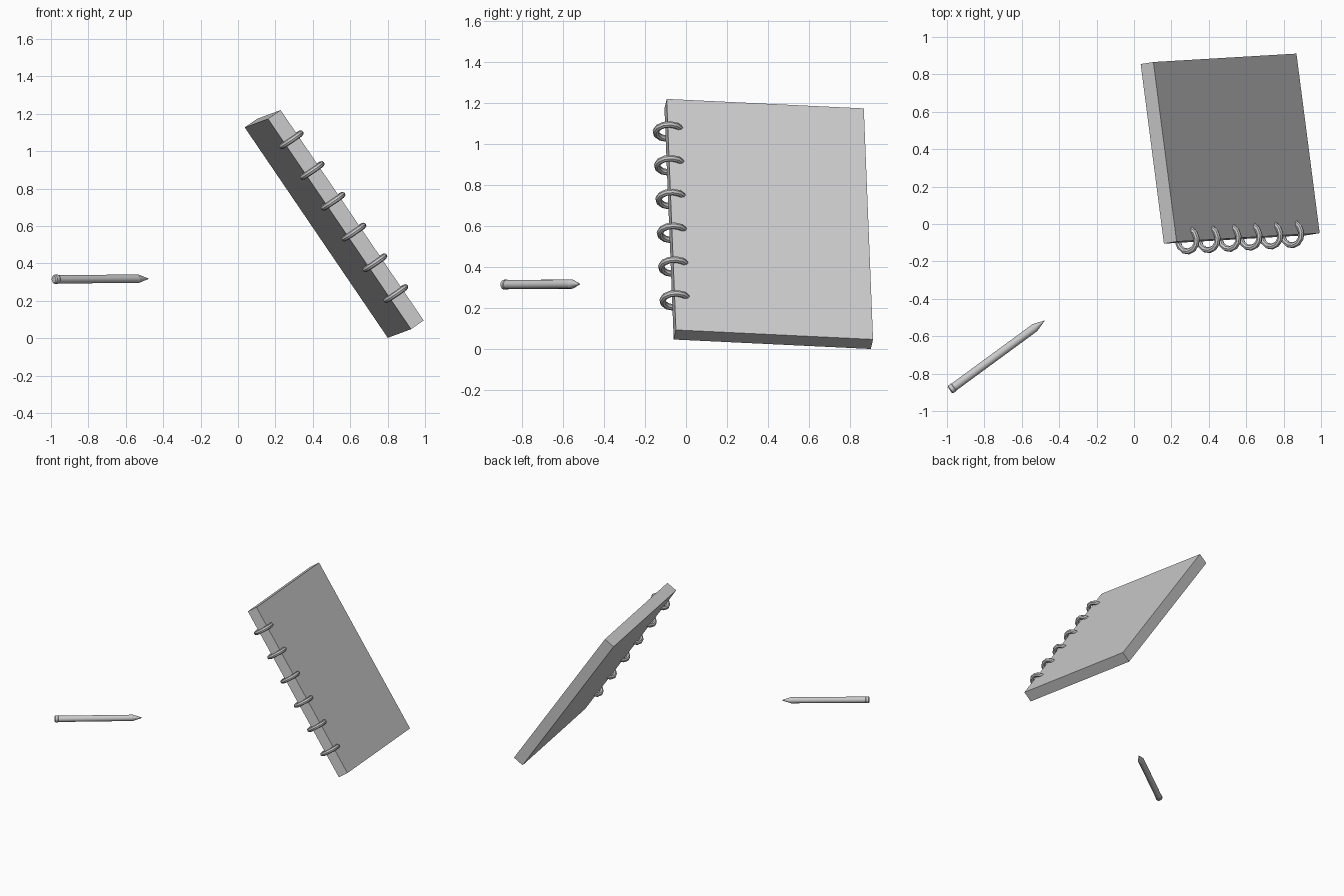
import bpy, bmesh, math
from mathutils import Vector, Matrix

if "Cube" in bpy.data.objects:
    bpy.data.objects.remove(bpy.data.objects["Cube"])

# Notebook frame: long spine direction, page width, thickness
corner = Vector((0.16, -0.105, 1.173))
long_v = Vector((0.765, 0.045, -1.125))
wide_v = Vector((-0.125, 0.96, -0.045))
u = long_v.normalized()
n = long_v.cross(wide_v).normalized()
w = n.cross(u)
L, W, T = long_v.length, wide_v.length, 0.083


def frame(origin):
    # local x = width, y = thickness, z = spine direction
    m = Matrix((w, n, u)).transposed().to_4x4()
    m.translation = origin
    return m


# Page block
bpy.ops.mesh.primitive_cube_add(size=1)
pages = bpy.context.object
pages.name = "notebook_pages"
pages.matrix_world = frame(corner + w * W / 2 + n * T / 2 + u * L / 2) @ Matrix.Diagonal((W, T, L, 1))

# Binding rings threaded through the spine edge
for i in range(6):
    t = 0.12 + 0.1462 * i
    bpy.ops.mesh.primitive_torus_add(major_segments=12, minor_segments=8,
                                     major_radius=0.062, minor_radius=0.016)
    ring = bpy.context.object
    ring.name = f"binding_ring_{i + 1}"
    ring.matrix_world = frame(corner + u * L * t + n * T / 2 + w * 0.009)
    bpy.ops.object.shade_smooth_by_angle(angle=math.radians(40))

# Pencil: profile (distance along axis, radius) spun into lathed parts
tail, tip = Vector((-0.985, -0.888, 0.315)), Vector((-0.478, -0.516, 0.318))
axis = tip - tail
P = axis.length


def lathe(name, profile, sides=16):
    bm = bmesh.new()
    rings = []
    for d, r in profile:
        rings.append([bm.verts.new((r * math.cos(2 * math.pi * k / sides),
                                    r * math.sin(2 * math.pi * k / sides), d))
                      for k in range(sides)])
    for a, b in zip(rings, rings[1:]):
        for k in range(sides):
            j = (k + 1) % sides
            bm.faces.new((a[k], a[j], b[j], b[k]))
    bm.faces.new(rings[0][::-1])
    bm.faces.new(rings[-1])
    bmesh.ops.remove_doubles(bm, verts=bm.verts, dist=1e-5)
    me = bpy.data.meshes.new(name)
    bm.to_mesh(me)
    bm.free()
    ob = bpy.data.objects.new(name, me)
    bpy.context.collection.objects.link(ob)
    ob.location = tail
    ob.rotation_euler = axis.to_track_quat('Z', 'Y').to_euler()
    bpy.ops.object.select_all(action='DESELECT')
    ob.select_set(True)
    bpy.context.view_layer.objects.active = ob
    bpy.ops.object.shade_smooth_by_angle(angle=math.radians(30))


lathe("pencil_eraser", [(0, 0.019), (0.006, 0.0245), (0.025, 0.0245), (0.03, 0.021)])
lathe("pencil_body", [(0.026, 0.0225), (P - 0.072, 0.0225)])
lathe("pencil_point", [(P - 0.073, 0.0235), (P - 0.066, 0.0225), (P, 0.001)])
